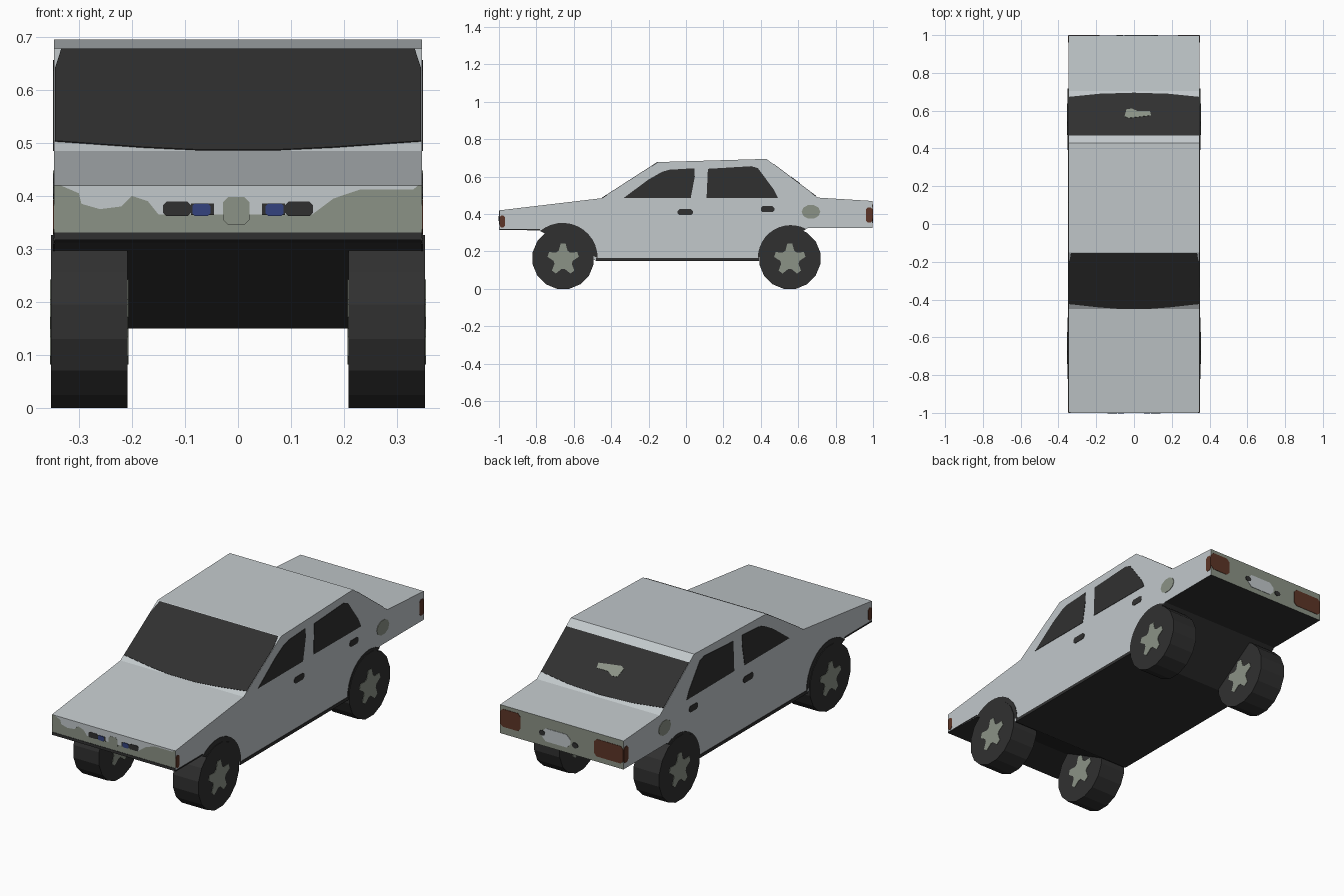
import bpy, bmesh, math
from mathutils import Vector

if "Cube" in bpy.data.objects:
    bpy.data.objects.remove(bpy.data.objects["Cube"])

W = 0.347  # half width of the body


def material(name, rgb):
    m = bpy.data.materials.new(name)
    m.diffuse_color = (*rgb, 1)
    m.use_nodes = True
    m.node_tree.nodes["Principled BSDF"].inputs["Base Color"].default_value = m.diffuse_color
    return m


silver = material("silver paint", (0.54, 0.58, 0.60))
grey = material("grey green trim", (0.26, 0.29, 0.24))
black = material("black", (0.03, 0.03, 0.03))
red = material("dark red lamp", (0.11, 0.036, 0.02))
blue = material("blue", (0.033, 0.055, 0.21))


def prism(name, pts, depth, mats):
    """Extrude a closed outline of 3D points along the vector depth."""
    bm = bmesh.new()
    face = bm.faces.new([bm.verts.new(p) for p in pts])
    new = bmesh.ops.extrude_face_region(bm, geom=[face])["geom"]
    bmesh.ops.translate(bm, vec=depth, verts=[v for v in new if isinstance(v, bmesh.types.BMVert)])
    bm.faces.new([v for v in face.verts]) if not face.is_valid else None
    bmesh.ops.recalc_face_normals(bm, faces=bm.faces)
    mesh = bpy.data.meshes.new(name)
    bm.to_mesh(mesh)
    bm.free()
    for m in mats:
        mesh.materials.append(m)
    ob = bpy.data.objects.new(name, mesh)
    bpy.context.collection.objects.link(ob)
    return ob


def plate(name, pts, origin, u, v, out, mat, lift=0.002):
    """Thin plate: 2D outline on the plane (origin, u, v), standing out by lift."""
    o, u, v, n = Vector(origin), Vector(u), Vector(v), Vector(out).normalized()
    return prism(name, [o + u * a + v * b - n * 0.002 for a, b in pts], n * (lift + 0.002), [mat])


def side_plate(name, pts, mat, lift=0.002):
    for s, label in ((1, "right"), (-1, "left")):
        plate(label + "_" + name, pts, (s * W, 0, 0), (0, 1, 0), (0, 0, 1), (s, 0, 0), mat, lift)


def end_plate(name, pts, mat, end, lift=0.002):
    plate(name, pts, (0, end, 0), (1, 0, 0), (0, 0, 1), (0, end, 0), mat, lift)


def box(x0, x1, z0, z1):
    return [(x0, z0), (x1, z0), (x1, z1), (x0, z1)]


def oval(cx, cz, rx, rz, n=10):
    return [(cx + rx * math.cos(2 * math.pi * i / n), cz + rz * math.sin(2 * math.pi * i / n)) for i in range(n)]


def chamfer(x0, x1, z0, z1, c):
    return [(x0 + c, z0), (x1 - c, z0), (x1, z0 + c), (x1, z1 - c),
            (x1 - c, z1), (x0 + c, z1), (x0, z1 - c), (x0, z0 + c)]


# Body: side profile extruded across the width
profile = [(-0.998, 0.317), (-0.998, 0.42), (-0.45, 0.485), (-0.15, 0.678), (0.43, 0.695),
           (0.705, 0.488), (0.998, 0.47), (0.998, 0.325), (0.65, 0.325),
           (0.39, 0.15), (-0.48, 0.15), (-0.78, 0.312)]
body = prism("car_body", [(-W, y, z) for y, z in profile], Vector((2 * W, 0, 0)), [silver, grey, black])
for p in body.data.polygons:
    if p.normal.z < -0.5:
        p.material_index = 2      # underside
    elif abs(p.normal.y) > 0.95:
        p.material_index = 1      # nose and tail

# Side windows
side_plate("front_side_window", [(-0.335, 0.485), (-0.20, 0.585), (-0.13, 0.625), (-0.09, 0.637),
                                 (0.045, 0.645), (0.047, 0.60), (0.025, 0.485)], black)
side_plate("rear_side_window", [(0.11, 0.487), (0.117, 0.642), (0.35, 0.656), (0.385, 0.645),
                                (0.47, 0.53), (0.492, 0.485)], black)
# Door handles, filler cap, sills, corner lamps
side_plate("front_door_handle", chamfer(-0.045, 0.037, 0.394, 0.426, 0.01), black)
side_plate("rear_door_handle", chamfer(0.40, 0.472, 0.41, 0.442, 0.01), black)
side_plate("filler_cap", oval(0.668, 0.412, 0.05, 0.038), grey)
side_plate("sill", box(-0.48, 0.39, 0.15, 0.166), black)
side_plate("front_corner_lamp", chamfer(-0.998, -0.967, 0.328, 0.392, 0.01), red)
side_plate("rear_corner_lamp", chamfer(0.962, 0.998, 0.355, 0.436, 0.01), red)
side_plate("front_lower_edge", box(-0.998, -0.78, 0.315, 0.321), black)


# Wheel arches painted dark on the sides
def arc(cy, r, a0, a1, n=12):
    return [(cy + r * math.cos(math.radians(a0 + (a1 - a0) * i / n)),
             0.165 + r * math.sin(math.radians(a0 + (a1 - a0) * i / n))) for i in range(n + 1)]


side_plate("front_wheel_arch", arc(-0.66, 0.188, 0, 130), black)
side_plate("rear_wheel_arch", arc(0.56, 0.176, 62, 180), black)

# Windscreen and rear window on the sloping planes
screen_slope = (0, 0.30, 0.193)
plate("windscreen", [(-0.345, 0.09), (-0.18, 0.03), (-0.08, 0.005), (0.08, 0.005), (0.18, 0.03), (0.345, 0.09),
                     (0.345, 0.8), (0.333, 0.99), (-0.333, 0.99), (-0.345, 0.8)],
      (0, -0.45, 0.485), (1, 0, 0), screen_slope, (0, -0.193, 0.30), black)
rear_slope, rear_out = (0, 0.275, -0.207), (0, 0.207, 0.275)
plate("rear_window", [(-0.345, 0.14), (0.345, 0.14), (0.345, 0.88), (0.18, 0.94), (0, 0.96),
                      (-0.18, 0.94), (-0.345, 0.88)],
      (0, 0.43, 0.695), (1, 0, 0), rear_slope, rear_out, black)
plate("rear_window_sticker", [(-0.05, 0.5), (-0.03, 0.47), (0.02, 0.49), (0.09, 0.52), (0.085, 0.6),
                              (0.02, 0.6), (-0.01, 0.65), (-0.04, 0.64)],
      (0, 0.43, 0.695), (1, 0, 0), rear_slope, rear_out, grey, 0.004)

# Nose: light panel, headlamp, grille blocks, blue spots, bumper strip
end_plate("nose_panel", [(-0.15, 0.365), (0.14, 0.365), (0.18, 0.395), (0.23, 0.412), (0.33, 0.412), (0.34, 0.42),
                         (-0.335, 0.42), (-0.30, 0.405), (-0.295, 0.385), (-0.26, 0.375), (-0.22, 0.38),
                         (-0.20, 0.40), (-0.17, 0.39)], silver, -0.998)
end_plate("nose_centre", chamfer(-0.028, 0.022, 0.345, 0.398, 0.01), grey, -0.998, 0.003)
end_plate("front_bumper_strip", box(-W, W, 0.317, 0.331), black, -0.998)
for s, label in ((1, "right"), (-1, "left")):
    end_plate(label + "_grille_outer", chamfer(s * 0.115 - 0.026, s * 0.115 + 0.026, 0.362, 0.389, 0.006),
              black, -0.998, 0.004)
    end_plate(label + "_grille_inner", box(s * 0.067 - 0.022, s * 0.067 + 0.022, 0.364, 0.386), black, -0.998, 0.003)
    end_plate(label + "_blue_spot", chamfer(s * 0.069 - 0.017, s * 0.069 + 0.017, 0.362, 0.386, 0.005),
              blue, -0.998, 0.005)

# Tail: lamps, number plate panel, small dark dots
end_plate("right_tail_lamp", chamfer(0.232, W, 0.362, 0.452, 0.015), red, 0.998)
end_plate("left_tail_lamp", chamfer(-W, -0.182, 0.352, 0.44, 0.015), red, 0.998)
end_plate("rear_panel", chamfer(-0.05, 0.112, 0.352, 0.418, 0.022), silver, 0.998)
for x, z in ((0.11, 0.39), (-0.075, 0.375)):
    end_plate("rear_dot", oval(x, z, 0.018, 0.014, 8), black, 0.998, 0.003)

# Wheels with a star hub on both faces
R, X0, X1 = 0.166, 0.208, 0.352
for y, end in ((-0.657, "front"), (0.555, "rear")):
    for s, label in ((1, "right"), (-1, "left")):
        ring = [(s * X0, y + R * math.sin(math.pi * (2 * i + 1) / 16),
                 0.163 - R * math.cos(math.pi * (2 * i + 1) / 16)) for i in range(16)]
        prism(f"{end}_{label}_wheel", ring, Vector((s * (X1 - X0), 0, 0)), [black])
        star = []
        for i in range(20):
            r = (0.085, 0.085, 0.052, 0.052)[i % 4]
            a = math.pi / 2 + 2 * math.pi * (i - 0.5) / 20
            star.append((y + r * math.cos(a), 0.158 + r * math.sin(a)))
        for x, out in ((s * X1, s), (s * X0, -s)):
            plate(f"{end}_{label}_hub_star", star, (x, 0, 0), (0, 1, 0), (0, 0, 1), (out, 0, 0), grey)
